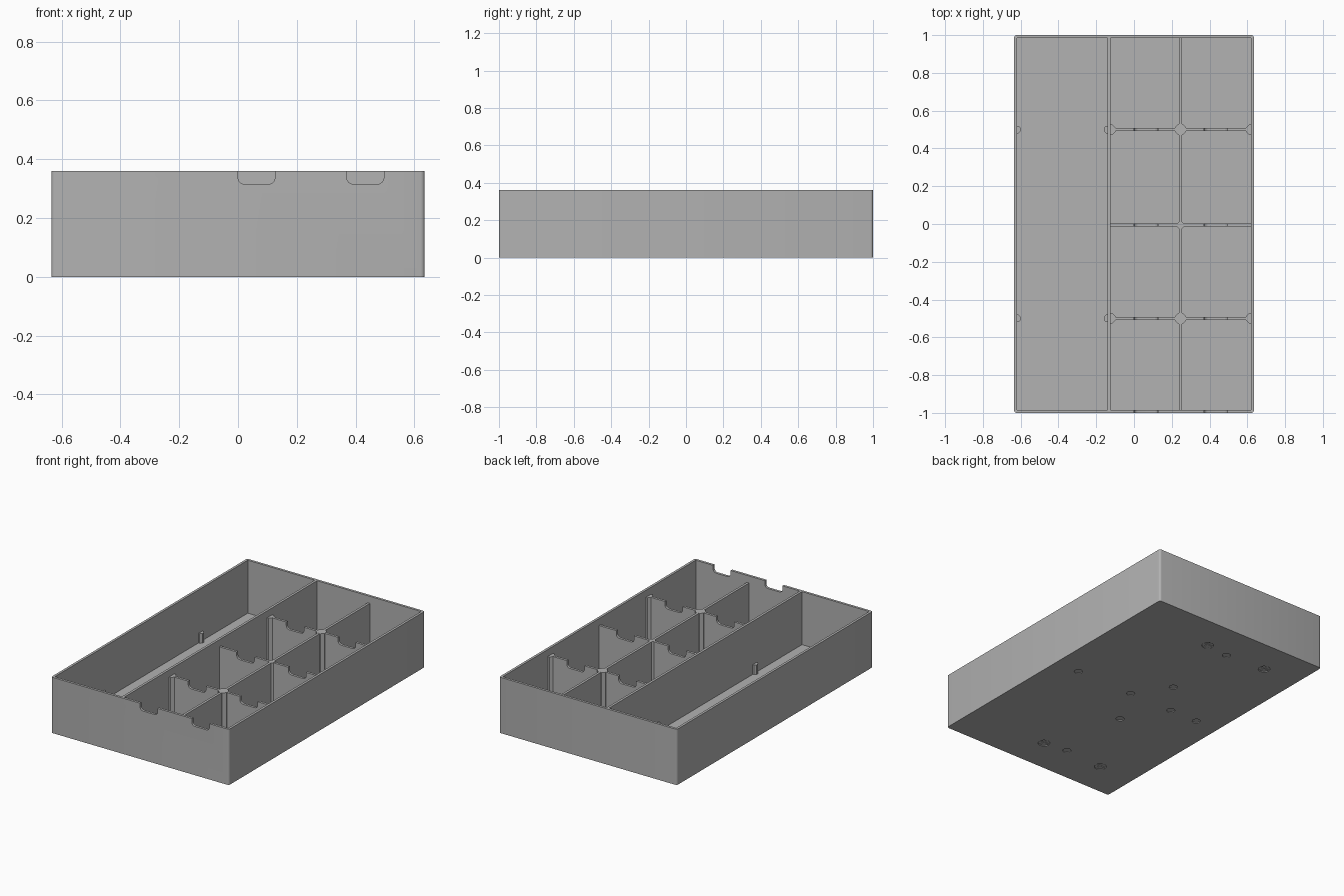
import bpy, bmesh, math
from mathutils import Matrix, Vector

if "Cube" in bpy.data.objects:
    bpy.data.objects.remove(bpy.data.objects["Cube"], do_unlink=True)

# Overall sizes
HX, HY, H = 0.635, 1.0, 0.36
WALL, FLOOR = 0.016, 0.018
LOW = 0.315                      # height of the inner dividers
IX, IY = HX - WALL, HY - WALL    # inner faces of the outer walls
SPLIT, MID = -0.132, 0.246       # x of the long and the middle divider
ROWS = (-0.5, 0.5)
NOTCHES = (0.063, 0.433)

grey = bpy.data.materials.new("plain grey")
grey.use_nodes = True
grey.diffuse_color = (0.445, 0.445, 0.445, 1)
grey.node_tree.nodes["Principled BSDF"].inputs["Base Color"].default_value = grey.diffuse_color


def finish(name, bm):
    bmesh.ops.recalc_face_normals(bm, faces=bm.faces)
    mesh = bpy.data.meshes.new(name)
    bm.to_mesh(mesh)
    bm.free()
    mesh.materials.append(grey)
    obj = bpy.data.objects.new(name, mesh)
    bpy.context.collection.objects.link(obj)
    return obj


def box(name, lo, hi, round_axis=None, radius=0.0, segments=4):
    """Box between two corners, optionally rounded on edges along one axis."""
    lo, hi = Vector(lo), Vector(hi)
    bm = bmesh.new()
    bmesh.ops.create_cube(bm, size=1, matrix=Matrix.Translation((lo + hi) / 2)
                          @ Matrix.Diagonal((*(hi - lo), 1)))
    if round_axis is not None:
        edges = [e for e in bm.edges
                 if abs((e.verts[0].co - e.verts[1].co)[round_axis]) > 1e-4]
        bmesh.ops.bevel(bm, geom=edges, offset=radius, segments=segments,
                        profile=0.5, affect='EDGES')
    return finish(name, bm)


def prism(name, x, y, z0, z1, radius, sides):
    bm = bmesh.new()
    place = Matrix.Translation((x, y, (z0 + z1) / 2))
    if sides == 8:
        place = place @ Matrix.Rotation(math.pi / 8, 4, 'Z')
    bmesh.ops.create_cone(bm, cap_ends=True, segments=sides, radius1=radius,
                          radius2=radius, depth=z1 - z0, matrix=place)
    return finish(name, bm)


def cut(obj, cutters):
    for tool in cutters:
        tool.hide_render = True
        mod = obj.modifiers.new("cut", 'BOOLEAN')
        mod.operation, mod.solver, mod.object = 'DIFFERENCE', 'EXACT', tool
    bpy.context.view_layer.update()
    graph = bpy.context.evaluated_depsgraph_get()
    mesh = bpy.data.meshes.new_from_object(obj.evaluated_get(graph))
    obj.modifiers.clear()
    obj.data = mesh
    for tool in cutters:
        bpy.data.objects.remove(tool, do_unlink=True)


def notch_tools(y0, y1, z0):
    return [box("notch_cutter", (x - 0.063, y0, z0), (x + 0.063, y1, H + 0.1),
                1, 0.022) for x in NOTCHES]


# Outer tray: cavity, front finger notches and shallow round dimples
tray = box("tray", (-HX, -HY, 0), (HX, HY, H), 2, 0.014)
tools = [box("cavity_cutter", (-IX, -IY, FLOOR), (IX, IY, H + 0.1))]
tools += notch_tools(-HY - 0.05, -HY + 0.08, LOW)
dimples = [(-0.1, y) for y in (-0.75, -0.25, 0.25, 0.75)]
dimples += [(x, 0.025) for x in (-0.47, -0.27, 0.047, 0.46)]
for x, y in dimples:
    for z0, z1 in ((-0.02, 0.005), (FLOOR - 0.005, FLOOR + 0.02)):
        tools.append(prism("dimple_cutter", x, y, z0, z1, 0.025, 16))
marks = [(x, y) for x in (0.064, -0.38) for y in (-0.77, 0.77)]
for x, y in marks:
    tools.append(prism("mark_cutter", x, y, -0.02, 0.005, 0.036, 16))
cut(tray, tools)

# Crossed ribs inside the underside marks
for x, y in marks:
    box("mark_rib_x", (x - 0.034, y - 0.006, 0.001), (x + 0.034, y + 0.006, 0.006))
    box("mark_rib_y", (x - 0.006, y - 0.034, 0.0015), (x + 0.006, y + 0.034, 0.006))

# Long full-height divider and lower middle divider
T = 0.008
box("long_divider", (SPLIT - T, -IY, FLOOR), (SPLIT + T, IY, H))
box("middle_divider", (MID - T, -IY, FLOOR), (MID + T, IY, LOW))

# Notched cross dividers
for y in (ROWS[0], -0.006, ROWS[1]):
    cross = box("cross_divider", (SPLIT + T, y - T, FLOOR), (IX, y + T, LOW - 0.0005))
    cut(cross, notch_tools(y - 0.05, y + 0.05, LOW - 0.045))

# Posts where the dividers meet
prism("centre_post", MID, -0.006, FLOOR, LOW + 0.0005, 0.026, 4)


def half_post(name, x, y, side, top, reach=0.026):
    """Half of an eight-sided post standing against a wall."""
    bm = bmesh.new()
    pts = [(0, -reach), (0.4 * reach, -reach), (reach, -0.4 * reach),
           (reach, 0.4 * reach), (0.4 * reach, reach), (0, reach)]
    face = bm.faces.new([bm.verts.new((x + side * a, y + b, FLOOR)) for a, b in pts])
    new = bmesh.ops.extrude_face_region(bm, geom=[face])["geom"]
    bmesh.ops.translate(bm, vec=(0, 0, top - FLOOR),
                        verts=[v for v in new if isinstance(v, bmesh.types.BMVert)])
    return finish(name, bm)


for y in ROWS:
    prism("junction_post", MID, y, FLOOR, LOW + 0.0005, 0.032, 8)
    half_post("divider_post", SPLIT + T, y, 1, LOW)
    half_post("side_post", IX, y, -1, LOW)
    # Short stubs in the wide compartment
    half_post("divider_stub", SPLIT - T, y, -1, 0.08, 0.02)
    half_post("side_stub", -IX, y, 1, 0.08, 0.02)

# Smooth the rounded corners of the tray only
for o in bpy.context.selected_objects:
    o.select_set(False)
tray.select_set(True)
bpy.context.view_layer.objects.active = tray
bpy.ops.object.shade_smooth_by_angle(angle=math.radians(30))
